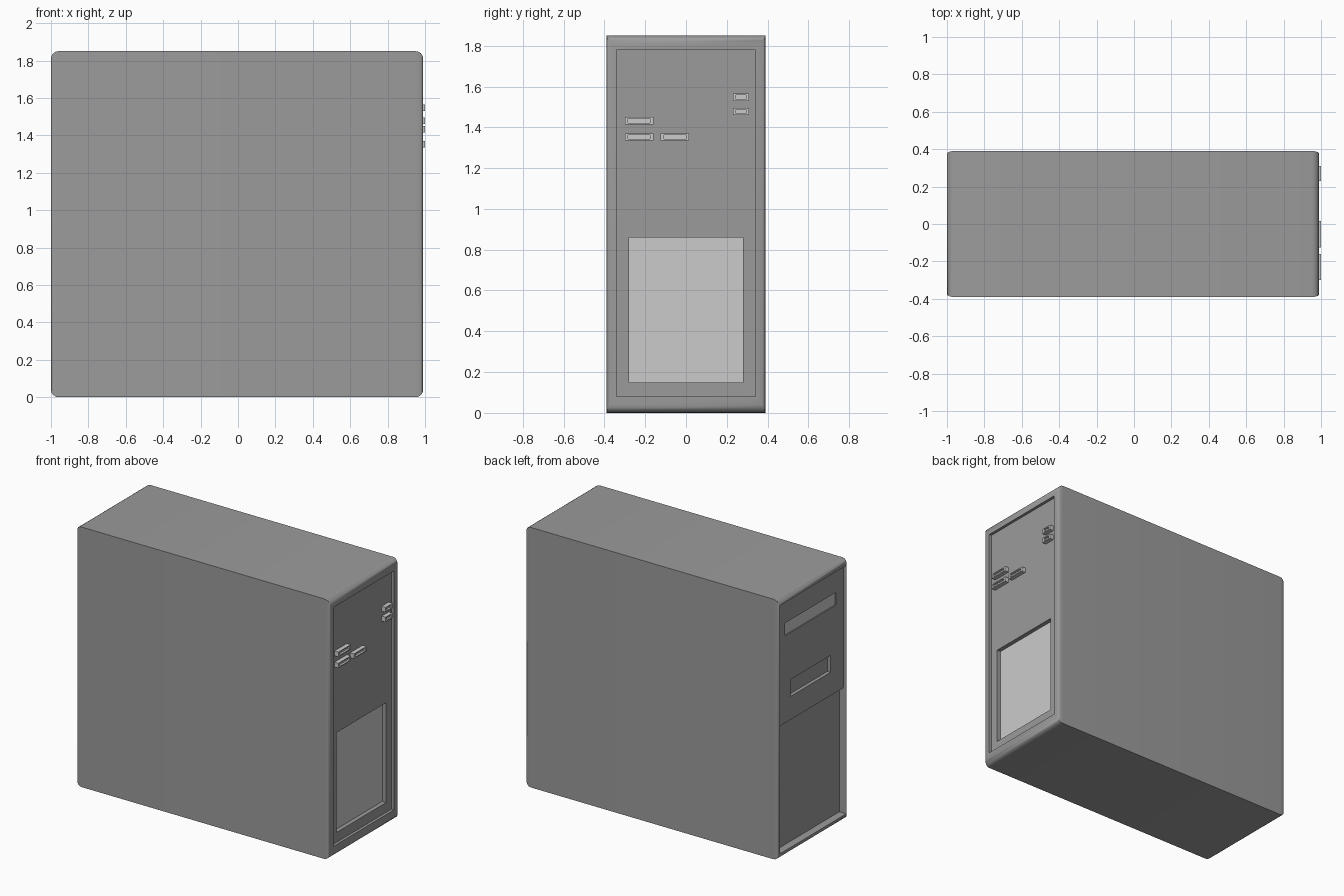
import bpy, bmesh, math

if "Cube" in bpy.data.objects:
    bpy.data.objects.remove(bpy.data.objects["Cube"])

def material(name, v):
    m = bpy.data.materials.new(name)
    m.diffuse_color = (v, v, v, 1)
    m.use_nodes = True
    m.node_tree.nodes["Principled BSDF"].inputs["Base Color"].default_value = m.diffuse_color
    return m

DARK = material("dark_grey", 0.33)
LIGHT = material("light_grey", 0.8)

def loft(name, rings, mat, cap_mat=None):
    """Skin rectangles (x, y0, y1, z0, z1) one after another and cap both ends."""
    bm = bmesh.new()
    loops = [[bm.verts.new((x, y, z)) for y, z in
              ((y0, z0), (y1, z0), (y1, z1), (y0, z1))] for x, y0, y1, z0, z1 in rings]
    for a, b in zip(loops, loops[1:]):
        for i in range(4):
            j = (i + 1) % 4
            bm.faces.new((a[i], a[j], b[j], b[i]))
    bm.faces.new(loops[0][::-1])
    end = bm.faces.new(loops[-1])
    if cap_mat:
        end.material_index = 1
    bmesh.ops.recalc_face_normals(bm, faces=bm.faces)
    me = bpy.data.meshes.new(name)
    bm.to_mesh(me)
    bm.free()
    ob = bpy.data.objects.new(name, me)
    bpy.context.collection.objects.link(ob)
    me.materials.append(mat)
    if cap_mat:
        me.materials.append(cap_mat)
    return ob

def box(name, x0, x1, y0, y1, z0, z1, mat):
    return loft(name, [(x0, y0, y1, z0, z1), (x1, y0, y1, z0, z1)], mat)

H, HY, SEG = 1.85, 0.39, 4

def rim(x_end, sign):
    """Rounded end of the case, listed from the end face inwards."""
    out = []
    for i in range(SEG + 1):
        t = math.pi / 2 * i / SEG
        iy, iz = 0.014 * (1 - math.sin(t)), 0.04 * (1 - math.sin(t))
        out.append((x_end - sign * 0.04 * (1 - math.cos(t)), -HY + iy, HY - iy, iz, H - iz))
    return out

# case: open recess at -x, rounded ends, recessed rear panel with power supply pocket at +x
rings = [(-0.945, -0.374, 0.374, 0.042, 1.808), (-1.0, -0.374, 0.374, 0.042, 1.808)]
rings += rim(-1.0, -1) + rim(0.99, 1)[::-1]
rings += [(0.99, -0.34, 0.34, 0.08, 1.78), (0.97, -0.34, 0.34, 0.08, 1.78),
          (0.97, -0.28, 0.28, 0.15, 0.86), (0.94, -0.28, 0.28, 0.15, 0.86)]
case = loft("case", rings, DARK, LIGHT)

# upper bezel at -x with two slots cut in
bezel = box("upper_bezel", -0.98, -0.94, -0.374, 0.374, 0.93, 1.808, DARK)
bev = bezel.modifiers.new("Bevel", 'BEVEL')
bev.width, bev.segments = 0.008, 2
for name, floor, hy, z0, z1 in (("drive_slot_cutter", -0.968, 0.285, 1.555, 1.645),
                                ("handle_slot_cutter", -0.955, 0.225, 1.10, 1.22)):
    cutter = box(name, -1.05, floor, -hy, hy, z0, z1, DARK)
    cutter.hide_render = True
    cutter.hide_viewport = True
    cutter.display_type = 'WIRE'
    cut = bezel.modifiers.new(name, 'BOOLEAN')
    cut.operation, cut.object, cut.solver = 'DIFFERENCE', cutter, 'EXACT'

# light face at the bottom of the drive slot
box("drive_face", -0.972, -0.96, -0.285, 0.285, 1.555, 1.645, LIGHT)

# rear connectors: sockets with a hollow opening
for i, (y0, y1, z0, z1) in enumerate(((-0.30, -0.16, 1.415, 1.45), (-0.30, -0.16, 1.335, 1.37),
                                      (-0.125, 0.015, 1.335, 1.37),
                                      (0.23, 0.31, 1.53, 1.565), (0.23, 0.31, 1.46, 1.495))):
    hole = (y0 + 0.016, y1 - 0.016, z0 + 0.007, z1 - 0.007)
    loft(f"connector_{i + 1}", [(0.965, y0, y1, z0, z1), (1.0, y0, y1, z0, z1),
                                (1.0, *hole), (0.985, *hole)], LIGHT)

# smooth the rounded edges only
bpy.ops.object.select_all(action='DESELECT')
case.select_set(True)
bpy.context.view_layer.objects.active = case
bpy.ops.object.shade_smooth_by_angle(angle=math.radians(35))
